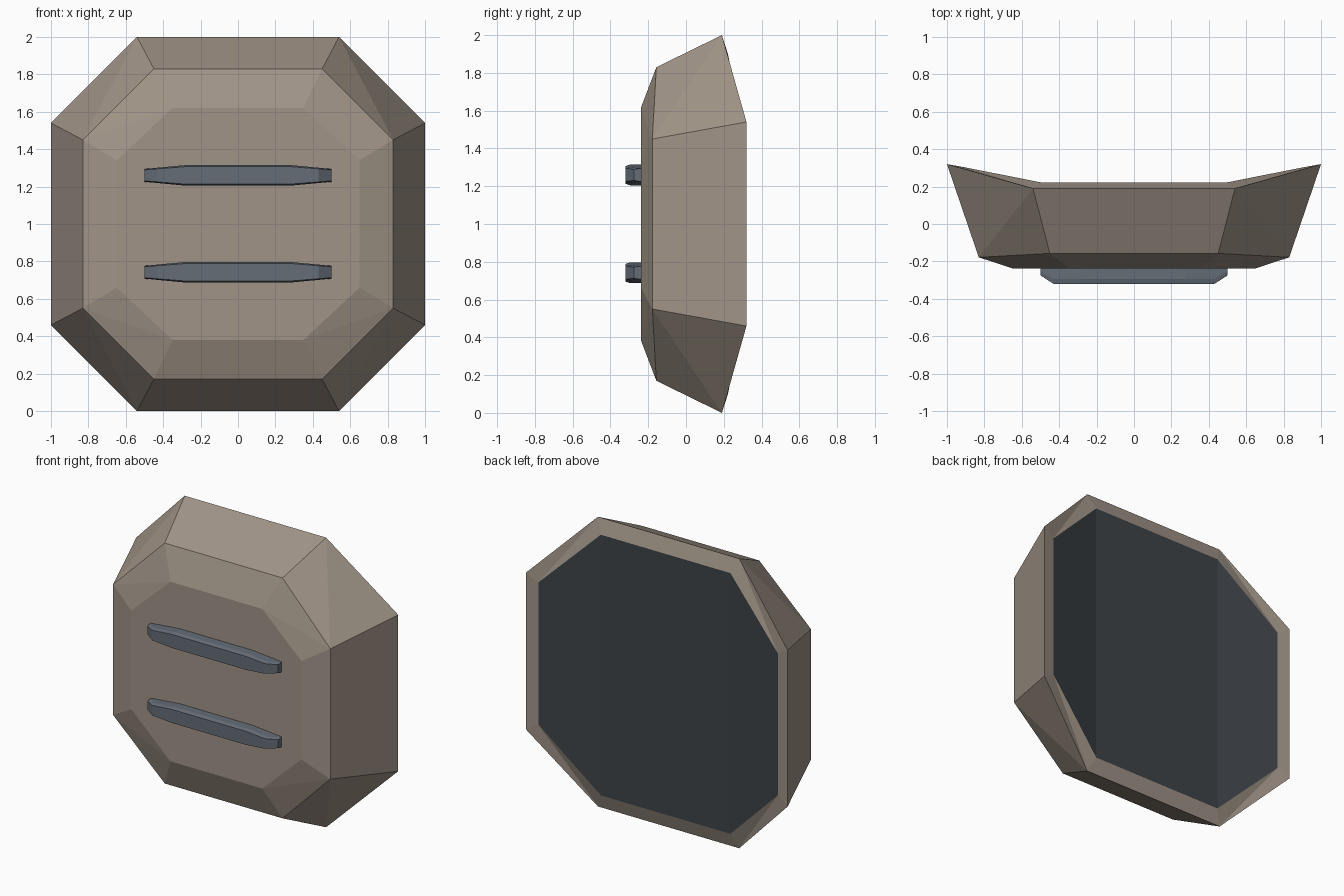
import bpy
import bmesh

cube = bpy.data.objects.get("Cube")
if cube:
    bpy.data.objects.remove(cube, do_unlink=True)


def make_material(name, rgb):
    mat = bpy.data.materials.new(name)
    mat.use_nodes = True
    mat.diffuse_color = (*rgb, 1)
    mat.node_tree.nodes["Principled BSDF"].inputs["Base Color"].default_value = (*rgb, 1)
    return mat


tan = make_material("warm_stone", (0.352, 0.296, 0.243))
slate = make_material("slate_blue", (0.13, 0.153, 0.184))
dark = make_material("dark_backing", (0.048, 0.056, 0.065))


def finish(bm, name, materials):
    bmesh.ops.recalc_face_normals(bm, faces=bm.faces)
    mesh = bpy.data.meshes.new(name)
    bm.to_mesh(mesh)
    bm.free()
    for mat in materials:
        mesh.materials.append(mat)
    obj = bpy.data.objects.new(name, mesh)
    bpy.context.collection.objects.link(obj)
    return obj


def octagon(bm, top, side):
    """Ring from one top corner and one side corner, each (x, half height, y)."""
    quarter = [(top, 1, 1), (side, 1, 1), (side, 1, -1), (top, 1, -1),
               (top, -1, -1), (side, -1, -1), (side, -1, 1), (top, -1, 1)]
    return [bm.verts.new((sx * p[0], p[2], 1 + sz * p[1])) for p, sx, sz in quarter]


def bridge(bm, a, b):
    """Join two octagons; corner quads are split from a's top to b's side."""
    for i in range(8):
        j = (i + 1) % 8
        if i % 2:
            bm.faces.new((a[i], a[j], b[j], b[i]))
        else:
            t, s = (i, j) if i in (0, 4) else (j, i)
            bm.faces.new((a[t], a[s], b[s]))
            bm.faces.new((a[t], b[s], b[t]))


# Octagonal shell: front plate, bevel, flared wall, rear rim
bm = bmesh.new()
front = octagon(bm, (0.35, 0.62, -0.237), (0.65, 0.34, -0.237))
bevel = octagon(bm, (0.45, 0.83, -0.157), (0.83, 0.45, -0.178))
outer = octagon(bm, (0.54, 1.0, 0.19), (1.0, 0.54, 0.32))
inner = octagon(bm, (0.495, 0.90, 0.222), (0.915, 0.49, 0.305))
bm.faces.new(front)
bridge(bm, front, bevel)
bridge(bm, outer, bevel)
bridge(bm, outer, inner)
# Folded dark backing panel
for ids in ((0, 3, 4, 7), (0, 1, 2, 3), (4, 5, 6, 7)):
    bm.faces.new([inner[i] for i in ids]).material_index = 1
finish(bm, "shell", [tan, dark])


def handle(name, z):
    bm = bmesh.new()
    # Stations along the bar: x, front y, half height
    half = [(0.28, -0.32, 0.055), (0.43, -0.32, 0.041), (0.5, -0.275, 0.034)]
    stations = [(-x, y, h) for x, y, h in reversed(half)] + half
    rings = []
    for x, y, h in stations:
        shoulder = y + 0.025
        section = [(-0.23, h), (shoulder, h), (y, h * 0.85),
                   (y, -h * 0.85), (shoulder, -h), (-0.23, -h)]
        rings.append([bm.verts.new((x, py, z + pz)) for py, pz in section])
    for a, b in zip(rings, rings[1:]):
        for i in range(6):
            j = (i + 1) % 6
            bm.faces.new((a[i], a[j], b[j], b[i]))
    bm.faces.new(rings[0])
    bm.faces.new(rings[-1])
    finish(bm, name, [slate])


# Two horizontal bars on the front plate
handle("upper_bar", 1.26)
handle("lower_bar", 0.742)
